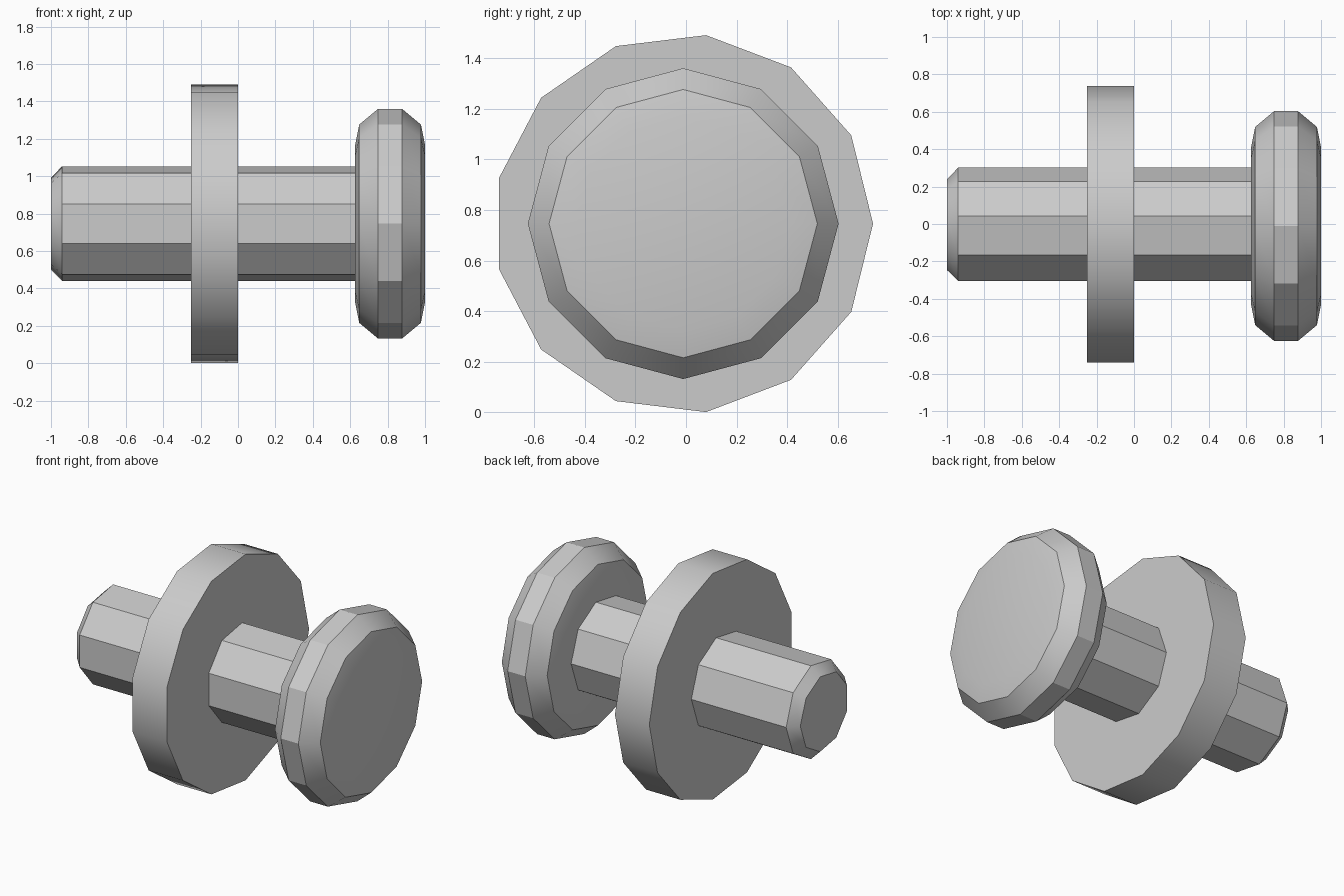
import bpy, bmesh, math

cube = bpy.data.objects.get("Cube")
if cube:
    bpy.data.objects.remove(cube, do_unlink=True)

AXIS_Y, AXIS_Z = -0.011, 0.746

grey = bpy.data.materials.new("plain_grey")
grey.use_nodes = True
colour = (0.6, 0.6, 0.6, 1)
grey.diffuse_color = colour
grey.node_tree.nodes["Principled BSDF"].inputs["Base Color"].default_value = colour


def turned_part(name, sides, profile):
    """Turn a profile of (x, radius) points about the long axis, capped at both ends."""
    bm = bmesh.new()
    rings = []
    for x, r in profile:
        angles = [2 * math.pi * i / sides for i in range(sides)]
        rings.append([bm.verts.new((x, AXIS_Y + r * math.cos(a), AXIS_Z + r * math.sin(a)))
                      for a in angles])
    for a, b in zip(rings, rings[1:]):
        for i in range(sides):
            j = (i + 1) % sides
            bm.faces.new((a[i], a[j], b[j], b[i]))
    bm.faces.new(rings[0])
    bm.faces.new(rings[-1])
    bmesh.ops.recalc_face_normals(bm, faces=bm.faces)
    mesh = bpy.data.meshes.new(name)
    bm.to_mesh(mesh)
    bm.free()
    mesh.materials.append(grey)
    obj = bpy.data.objects.new(name, mesh)
    bpy.context.collection.objects.link(obj)
    # Smooth the shallow bends, keep the rest crisp
    bpy.ops.object.select_all(action='DESELECT')
    obj.select_set(True)
    bpy.context.view_layer.objects.active = obj
    bpy.ops.object.shade_smooth_by_angle(angle=math.radians(29.5))
    return obj


# Nine-sided shaft with a chamfered tip
turned_part("shaft", 9, [(-1, 0.25), (-0.94, 0.312), (0.64, 0.312)])

# Thirteen-sided flange disc
turned_part("flange", 13, [(-0.25, 0.75), (0, 0.75)])

# Twelve-sided knob with stepped bevels
turned_part("knob", 12, [(0.626, 0.42), (0.648, 0.53), (0.749, 0.614),
                         (0.877, 0.614), (0.978, 0.53), (1, 0.42)])
